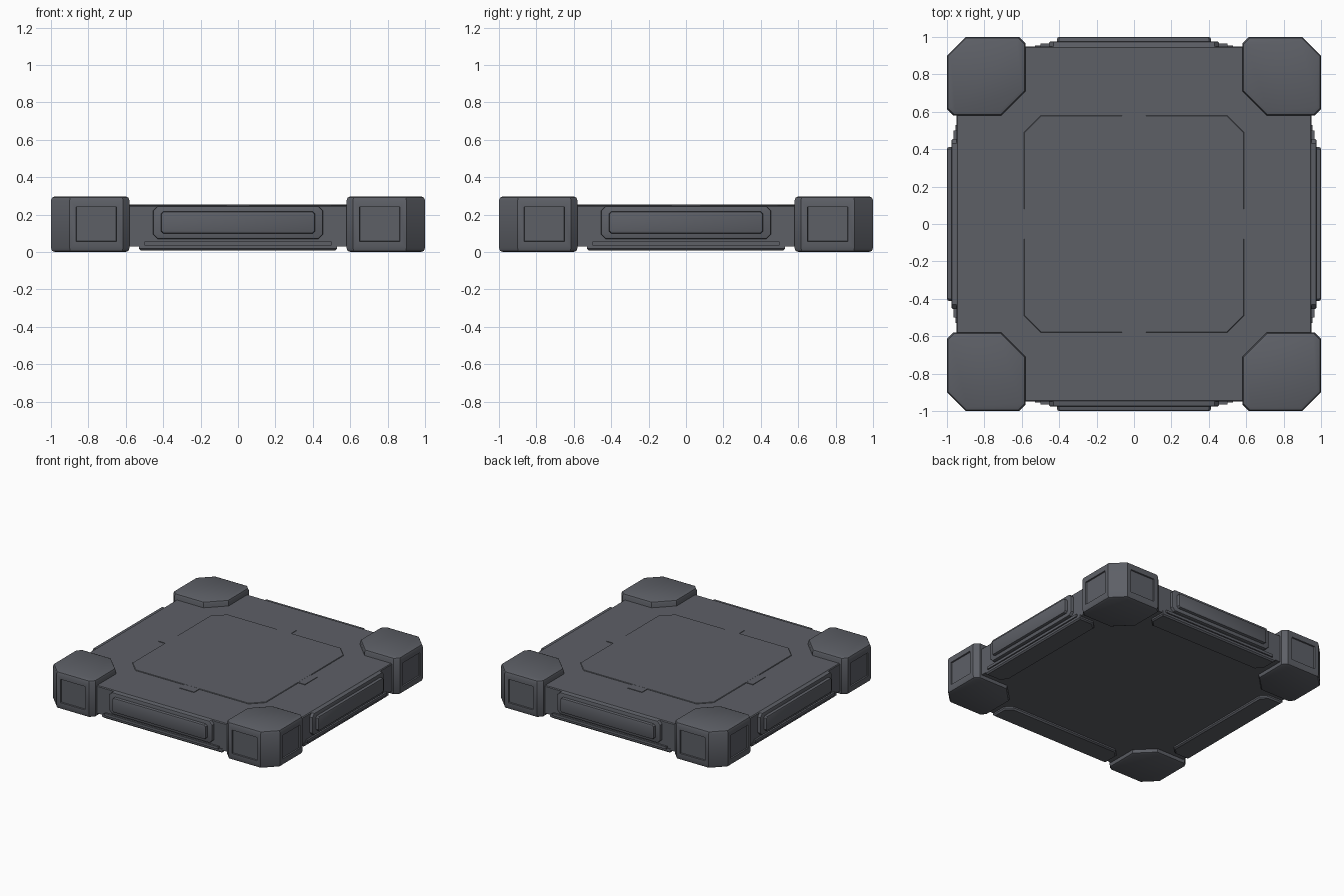
import bpy, bmesh, math
from mathutils import Matrix, Vector

if "Cube" in bpy.data.objects:
    bpy.data.objects.remove(bpy.data.objects["Cube"])

grey = bpy.data.materials.new("dark grey metal")
grey.diffuse_color = (0.11, 0.116, 0.134, 1)
grey.use_nodes = True
grey.node_tree.nodes["Principled BSDF"].inputs["Base Color"].default_value = grey.diffuse_color


def finish(name, bm, smooth=True):
    bmesh.ops.recalc_face_normals(bm, faces=bm.faces)
    me = bpy.data.meshes.new(name)
    bm.to_mesh(me)
    bm.free()
    ob = bpy.data.objects.new(name, me)
    bpy.context.collection.objects.link(ob)
    me.materials.append(grey)
    if smooth:
        bpy.ops.object.select_all(action='DESELECT')
        ob.select_set(True)
        bpy.context.view_layer.objects.active = ob
        bpy.ops.object.shade_smooth_by_angle(angle=math.radians(32))
    return ob


def prism(pts, z0, z1):
    """Extrude an xy outline from z0 to z1."""
    bm = bmesh.new()
    f = bm.faces.new([bm.verts.new((x, y, z0)) for x, y in pts])
    r = bmesh.ops.extrude_face_region(bm, geom=[f])
    for v in r["geom"]:
        if isinstance(v, bmesh.types.BMVert):
            v.co.z = z1
    bmesh.ops.recalc_face_normals(bm, faces=bm.faces)
    return bm


def chamfered(hx, hy, c):
    return [(hx, -hy + c), (hx, hy - c), (hx - c, hy), (-hx + c, hy),
            (-hx, hy - c), (-hx, -hy + c), (-hx + c, -hy), (hx - c, -hy)]


def bevel(bm, edges, w, seg=2):
    bmesh.ops.bevel(bm, geom=list(edges), offset=w, segments=seg,
                    profile=0.5, affect='EDGES', clamp_overlap=True)


def turn(bm, i):
    bm.transform(Matrix.Rotation(i * math.pi / 2, 4, 'Z'))


# main slab
bm = prism(chamfered(0.95, 0.95, 0.05), 0.03, 0.25)
bevel(bm, [e for e in bm.edges if all(v.co.z > 0.2 for v in e.verts)], 0.006, 1)
finish("slab", bm)

# top panel, a very shallow octagonal plate
bm = prism(chamfered(0.588, 0.58, 0.09), 0.24, 0.255)
bevel(bm, [e for e in bm.edges if all(v.co.z > 0.25 for v in e.verts)], 0.003, 1)
finish("top_panel", bm)

for i in range(4):
    # small latch on each side of the top panel
    bm = prism([(-0.065, -0.646), (0.065, -0.646), (0.065, -0.57), (-0.065, -0.57)]
               if i % 2 == 0 else
               [(-0.08, -0.646), (0.08, -0.646), (0.08, -0.57), (-0.08, -0.57)], 0.24, 0.2545)
    turn(bm, i)
    finish("panel_latch", bm)

    # corner block with a recessed square on both outer faces
    bm = prism([(0.58, 0.71), (0.71, 0.58), (0.965, 0.58), (1, 0.615), (1, 0.9),
                (0.9, 1), (0.615, 1), (0.58, 0.965)], 0, 0.298)
    bevel(bm, [e for e in bm.edges
               if abs(e.verts[0].co.z - e.verts[1].co.z) < 0.01], 0.022, 2)
    for n in (Vector((1, 0, 0)), Vector((0, 1, 0))):
        face = max((f for f in bm.faces if f.normal.dot(n) > 0.99),
                   key=lambda f: f.calc_area())
        bmesh.ops.inset_region(bm, faces=[face], thickness=0.048)
        bmesh.ops.inset_region(bm, faces=[face], thickness=0.003, depth=-0.01)
    turn(bm, i)
    finish("corner_block", bm)

    # side frame and raised bar: outlines in x and z, pushed outwards in -y
    for name, hx, hz, c, out, w in (("side_frame", 0.455, 0.087, 0.025, 0.975, 0.008),
                                    ("side_bar", 0.412, 0.058, 0.012, 0.999, 0.01)):
        bm = prism(chamfered(hx, hz, c), 0.92, out)
        bevel(bm, [e for e in bm.edges
                   if all(v.co.z > out - 0.001 for v in e.verts)], w, 2)
        bm.transform(Matrix.Translation((0, 0, 0.158)) @ Matrix.Rotation(math.pi / 2, 4, 'X'))
        turn(bm, i)
        finish(name, bm)

    # lower rail, with a narrow ledge above it
    bm = prism([(-0.53, -0.955), (0.53, -0.955), (0.53, -0.83), (0.48, -0.78),
                (-0.48, -0.78), (-0.53, -0.83)], 0.008, 0.042)
    bevel(bm, [e for e in bm.edges if all(v.co.z < 0.01 for v in e.verts)], 0.01, 1)
    turn(bm, i)
    finish("lower_rail", bm)
    bm = prism([(-0.5, -0.965), (0.5, -0.965), (0.5, -0.9), (-0.5, -0.9)], 0.035, 0.056)
    turn(bm, i)
    finish("rail_ledge", bm)
